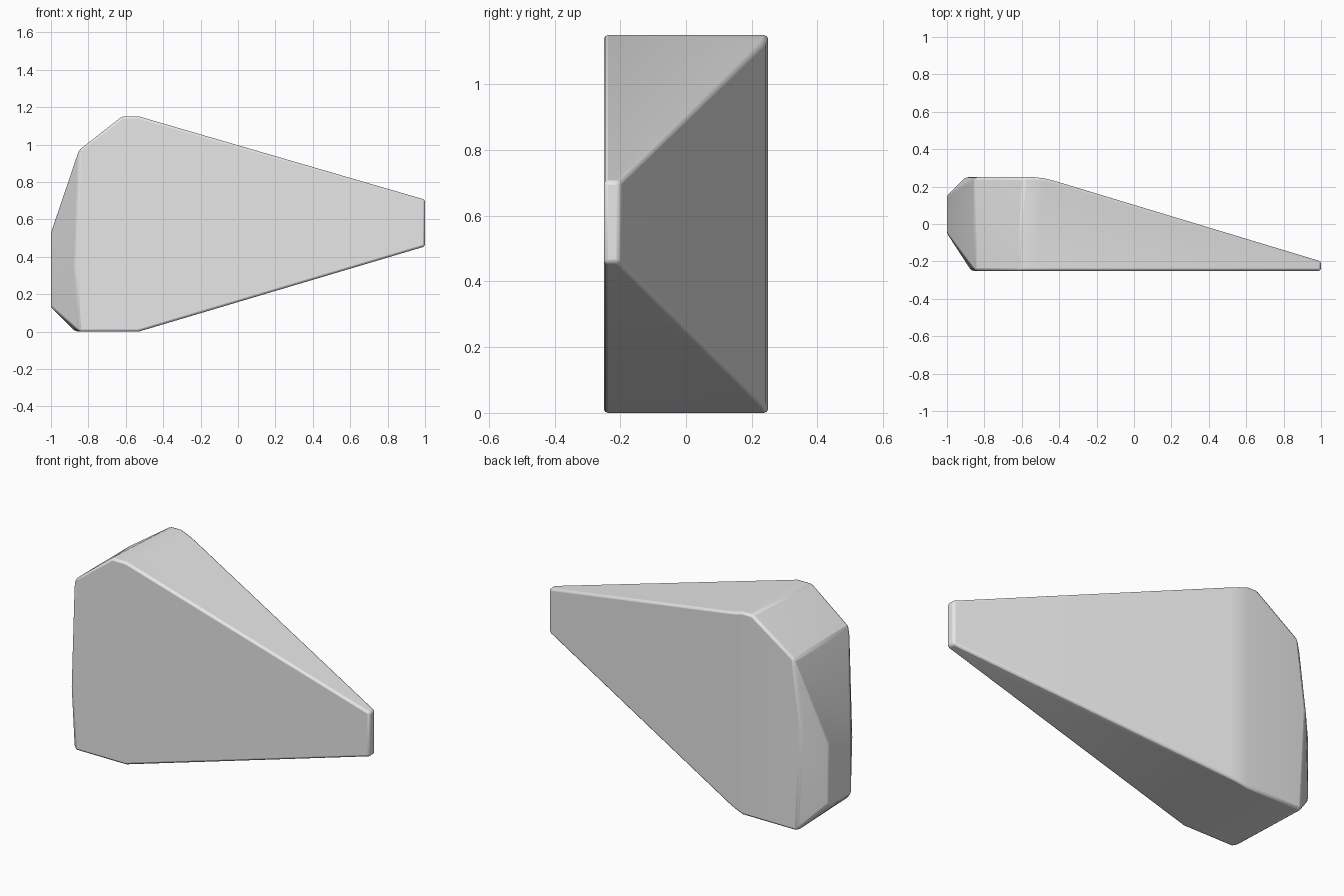
import bpy, bmesh

# Remove the default cube only
cube = bpy.data.objects.get("Cube")
if cube:
    bpy.data.objects.remove(cube, do_unlink=True)

# Single grey material
grey = bpy.data.materials.new("plain_grey")
grey.use_nodes = True
tone = (0.8, 0.8, 0.8, 1)
grey.diffuse_color = tone
grey.node_tree.nodes["Principled BSDF"].inputs["Base Color"].default_value = tone

FRONT, BACK = -0.25, 0.25


def taper(x, low=0.0, high=1.15, start=-0.53):
    """Bottom and top heights of the body, narrowing towards the tip."""
    t = max(0, (x - start) / (1 - start))
    return low + 0.455 * t, high - 0.445 * t


points = []

# Body: front edge, softened back shoulder and narrow tip
for x, y in [(-0.53, FRONT), (-0.53, BACK), (-0.475, 0.243), (-0.43, 0.232),
             (1, FRONT), (1, -0.2)]:
    points += [(x, y, z) for z in taper(x)]

# Crown ridge and the sloping shoulder below it
points += [(-0.62, FRONT, 1.15), (-0.59, BACK, 1.15)]
points += [(-0.85, y, 0.97) for y in (FRONT, BACK)]

# Blunt end: bulging front and back rims and the flat end facet
points += [(-0.87, FRONT, 0.35), (-0.85, FRONT, 0)]
points += [(-0.9, BACK, 0.58), (-0.87, BACK, 0)]
points += [(-1, -0.05, 0.13), (-1, -0.05, 0.53),
           (-1, 0.15, 0.14), (-1, 0.15, 0.49)]

# Wrap the points in a faceted solid
bm = bmesh.new()
for p in points:
    bm.verts.new(p)
hull = bmesh.ops.convex_hull(bm, input=bm.verts)
loose = [v for v in bm.verts if not v.link_faces]
bmesh.ops.delete(bm, geom=loose, context="VERTS")
bmesh.ops.dissolve_limit(bm, angle_limit=0.02, verts=bm.verts, edges=bm.edges)
bmesh.ops.recalc_face_normals(bm, faces=bm.faces)
mesh = bpy.data.meshes.new("wedge_block")
bm.to_mesh(mesh)
bm.free()
mesh.materials.append(grey)
wedge = bpy.data.objects.new("wedge_block", mesh)
bpy.context.collection.objects.link(wedge)

# Softened edges with smooth shading
bevel = wedge.modifiers.new("soft_edges", "BEVEL")
bevel.width = 0.012
bevel.segments = 2
bevel.limit_method = "ANGLE"
bevel.angle_limit = 0.5
bpy.context.view_layer.objects.active = wedge
wedge.select_set(True)
bpy.ops.object.shade_smooth_by_angle(angle=0.5)
